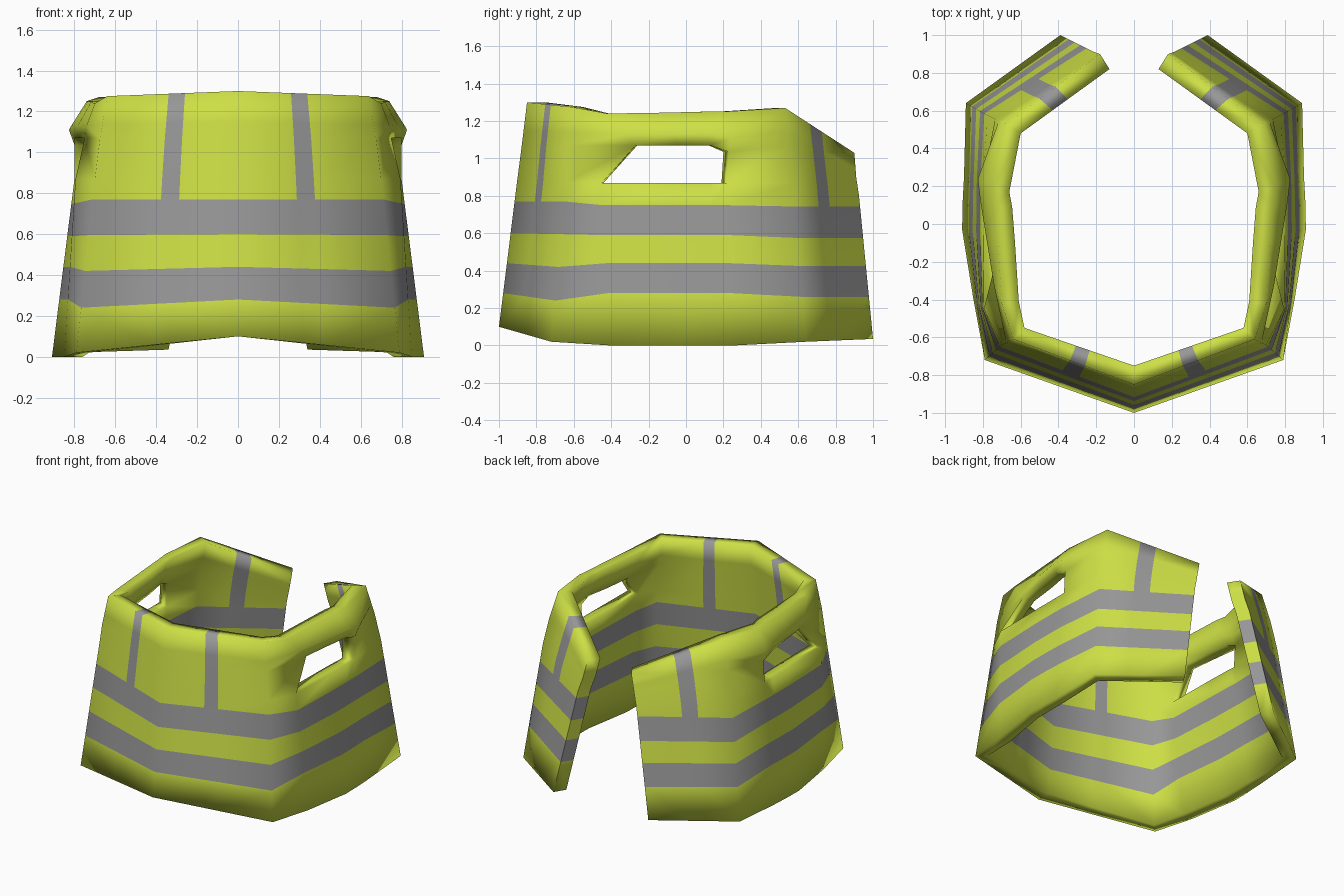
import bpy, bmesh
from mathutils import Vector

if "Cube" in bpy.data.objects:
    bpy.data.objects.remove(bpy.data.objects["Cube"])


def material(name, rgb):
    m = bpy.data.materials.new(name)
    m.diffuse_color = (*rgb, 1)
    m.use_nodes = True
    m.node_tree.nodes["Principled BSDF"].inputs["Base Color"].default_value = m.diffuse_color
    return m


lime = material("safety_lime", (0.61, 0.74, 0.06))
grey = material("reflective_grey", (0.31, 0.31, 0.31))

# Heights of the reflective band edges
front_band = (.28, .44, .60, .77)
corner_band = (.24, .42, .595, .77)
side_band = (.28, .44, .59, .75)
back_band = (.26, .425, .575, .743)

# Stations round one half of the vest, from closed front centre to open flap end:
# hem, chest height, strap underside, top edge, inward offset, strap bulge, bands
stations = [
    ((0, -1, .10), (0, -.904, .87), (0, -.878, 1.07), (0, -.85, 1.3), (0, .1), 0, front_band),
    ((.79, -.72, .02), (.70, -.64, .87), (.675, -.63, 1.07), (.64, -.61, 1.275), (-.06, .06), 0, corner_band),
    ((.85, -.4, 0), (.795, -.45, .87), (.75, -.27, 1.07), (.70, -.42, 1.24), (-.09, .01), .1, side_band),
    ((.91, -.03, 0), (.80, -.05, .87), (.775, -.05, 1.07), (.72, -.1, 1.245), (-.09, 0), .3, side_band),
    ((.907, .12, 0), (.80, .13, .87), (.80, .13, 1.07), (.73, .1, 1.25), (-.085, -.01), .45, side_band),
    ((.90, .25, 0), (.80, .22, .87), (.80, .23, 1.035), (.74, .2, 1.25), (-.08, -.03), .6, side_band),
    ((.89, .64, .02), (.775, .575, .87), (.735, .555, 1.07), (.68, .53, 1.27), (-.08, -.05), 0, back_band),
    ((.39, 1, .035), (.24, .925, .80), (.21, .91, .9), (.18, .90, 1.03), (-.05, -.08), 0, back_band),
]


def column(st):
    """Outer and inner points of one station, from hem to top edge."""
    hem, chest, under, top = (Vector(p) for p in st[:4])
    inward = Vector((*st[4], 0))
    bands = [hem.lerp(chest, (z - hem.z) / (chest.z - hem.z)) for z in st[6]]
    ridge = under.lerp(top, .35) - inward * st[5]
    outer = [hem, *bands, chest, under, ridge, top]
    return outer, [p + inward for p in (hem, *bands, chest, under, under.lerp(top, .35), top)]


def blend(a, b, t):
    return tuple([p.lerp(q, t) for p, q in zip(u, v)] for u, v in zip(a, b))


# Extra columns give the edges of the vertical stripes
c = [column(s) for s in stations]
cols = [c[0], blend(c[0], c[1], .405), blend(c[0], c[1], .53), *c[1:7],
        blend(c[6], c[7], .36), blend(c[6], c[7], .53), c[7]]
STRIPE_COLS, BAND_ROWS = (1, 9), (1, 3)
HOLE_COLS, HOLE_ROW = (4, 5, 6), 5

bm = bmesh.new()
outer = [[bm.verts.new(p) for p in col[0]] for col in cols]
inner = [[bm.verts.new(p) for p in col[1]] for col in cols]
partner = {o: i for a, b in zip(outer, inner) for o, i in zip(a, b)}

# Outer and inner cloth, leaving out the armhole
outside = []
for i in range(len(cols) - 1):
    for j in range(len(outer[0]) - 1):
        if i in HOLE_COLS and j == HOLE_ROW:
            continue
        quad = [outer[i][j], outer[i + 1][j], outer[i + 1][j + 1], outer[i][j + 1]]
        f = bm.faces.new(quad)
        g = bm.faces.new([partner[v] for v in reversed(quad)])
        f.material_index = g.material_index = int(j in BAND_ROWS or (i in STRIPE_COLS and j > 3))
        outside.append(f)

# Rims: hem, top fold, flap end and armhole
rims = [(l.vert, l.link_loop_next.vert, f.material_index)
        for f in outside for l in f.loops if l.edge.is_boundary]
for a, b, mat in rims:
    if a in outer[0] and b in outer[0]:
        continue  # mirror seam
    f = bm.faces.new([b, a, partner[a], partner[b]])
    f.material_index = mat
for f in bm.faces:
    f.smooth = True

# Crisp edges at the open flap end
for side in (outer[-1], inner[-1]):
    for a, b in zip(side, side[1:]):
        bm.edges.get((a, b)).smooth = False

mesh = bpy.data.meshes.new("safety_vest")
bm.to_mesh(mesh)
bm.free()
mesh.materials.append(lime)
mesh.materials.append(grey)
vest = bpy.data.objects.new("safety_vest", mesh)
bpy.context.collection.objects.link(vest)
mirror = vest.modifiers.new("other_half", 'MIRROR')
mirror.use_clip = True
mirror.merge_threshold = 0.001
